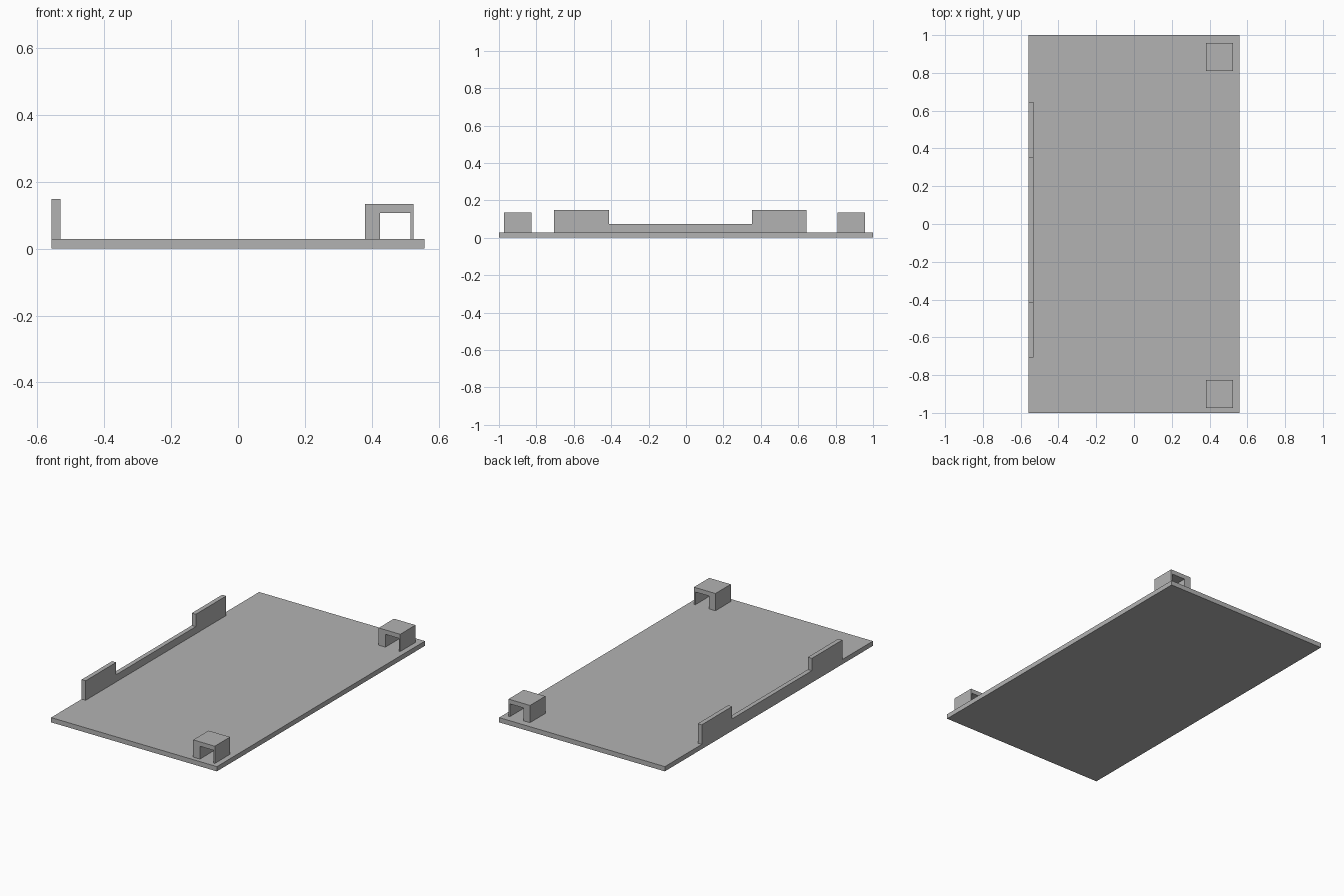
import bpy
import bmesh
from mathutils import Vector

default = bpy.data.objects.get("Cube")
if default:
    bpy.data.objects.remove(default, do_unlink=True)

GREY = (0.45, 0.45, 0.45, 1)
grey = bpy.data.materials.new("plain grey")
grey.use_nodes = True
grey.diffuse_color = GREY
grey.node_tree.nodes["Principled BSDF"].inputs["Base Color"].default_value = GREY

PLATE_TOP = 0.029
HALF_WIDTH = 0.558


def extrude_profile(name, points, depth):
    """Make a flat-sided solid by sweeping a closed profile along depth."""
    bm = bmesh.new()
    face = bm.faces.new([bm.verts.new(p) for p in points])
    swept = bmesh.ops.extrude_face_region(bm, geom=[face])
    moved = [g for g in swept["geom"] if isinstance(g, bmesh.types.BMVert)]
    bmesh.ops.translate(bm, verts=moved, vec=Vector(depth))
    bmesh.ops.recalc_face_normals(bm, faces=bm.faces)
    mesh = bpy.data.meshes.new(name)
    bm.to_mesh(mesh)
    bm.free()
    mesh.materials.append(grey)
    obj = bpy.data.objects.new(name, mesh)
    bpy.context.collection.objects.link(obj)
    return obj


# Base plate
w = HALF_WIDTH
extrude_profile("base_plate", [(-w, -1, 0), (w, -1, 0), (w, 1, 0), (-w, 1, 0)],
                (0, 0, PLATE_TOP))

# Upright edge rail: low in the middle, with a raised tab at each end
rail = [(-0.706, PLATE_TOP), (0.645, PLATE_TOP), (0.645, 0.148), (0.353, 0.148),
        (0.353, 0.073), (-0.413, 0.073), (-0.413, 0.148), (-0.706, 0.148)]
extrude_profile("edge_rail", [(-w, y, z) for y, z in rail], (0.027, 0, 0))

# Corner brackets: arches with a thick inner leg and a thin outer leg
arch = [(0.38, PLATE_TOP), (0.425, PLATE_TOP), (0.425, 0.107), (0.516, 0.107),
        (0.516, PLATE_TOP), (0.525, PLATE_TOP), (0.525, 0.134), (0.38, 0.134)]
for name, y in (("front_bracket", -0.973), ("back_bracket", 0.81)):
    extrude_profile(name, [(x, y, z) for x, z in arch], (0, 0.147, 0))
